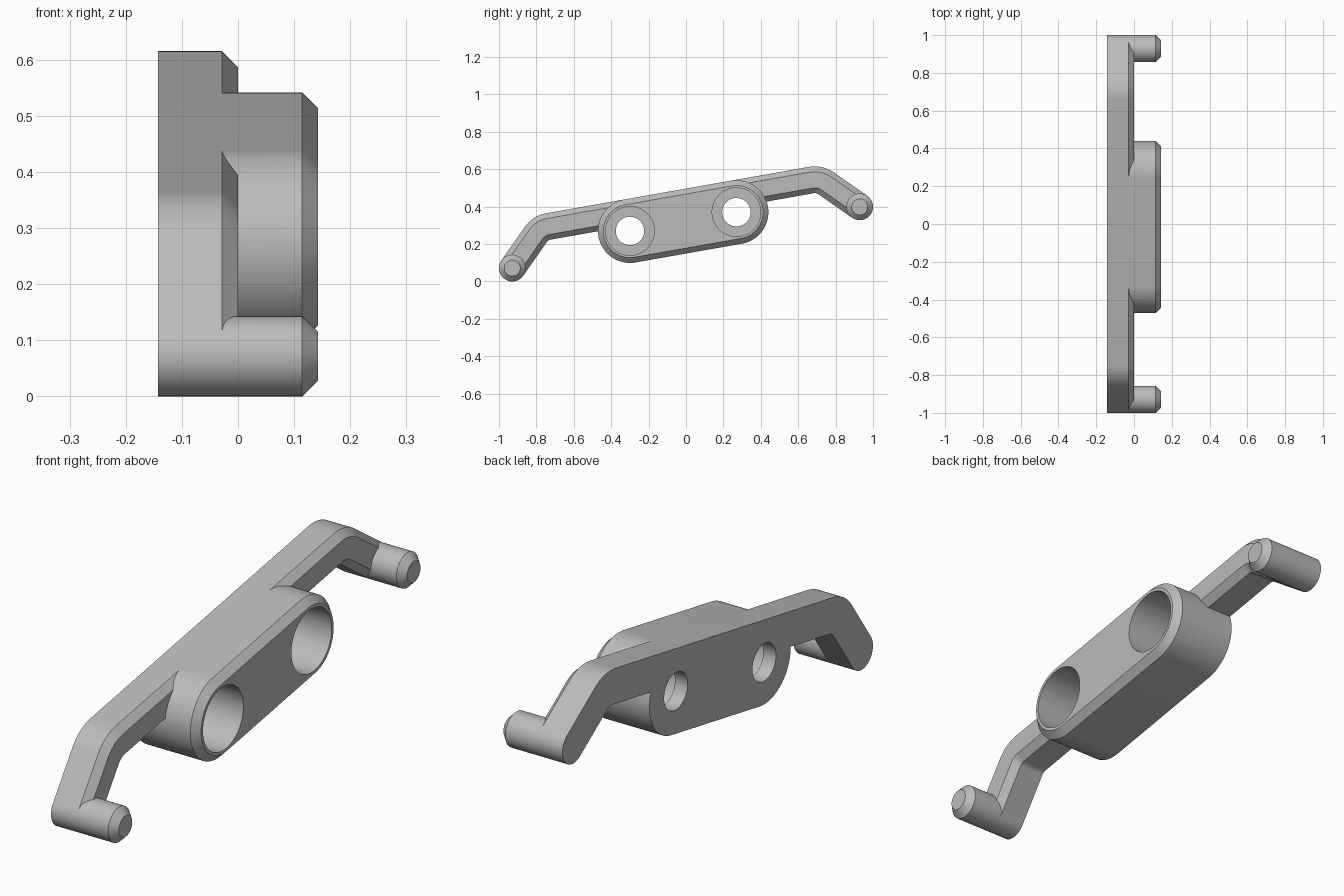
import bpy, bmesh
from math import sin, cos, tan, pi, radians

if "Cube" in bpy.data.objects:
    bpy.data.objects.remove(bpy.data.objects["Cube"])

HALF = 0.143            # half of the depth along x
CHAMFER = 0.0285
TILT = radians(10)
CENTRE_Y, CENTRE_Z = -0.015, 0.32
BODY_R, ARM_R = 0.171, 0.0715
HOLE_U = 0.289
PIN_U, PIN_V = 0.943, -0.0862
ARM_V = BODY_R - ARM_R

grey = bpy.data.materials.new("grey plastic")
grey.use_nodes = True
colour = (0.5, 0.5, 0.5, 1)
grey.diffuse_color = colour
grey.node_tree.nodes["Principled BSDF"].inputs["Base Color"].default_value = colour


def place(x, u, v):
    """Tilted bracket coordinates to world."""
    return (x, CENTRE_Y + u * cos(TILT) - v * sin(TILT),
            CENTRE_Z + u * sin(TILT) + v * cos(TILT))


def loft(name, shape, rings):
    """Solid through outlines shape(r) at each (x, r)."""
    bm = bmesh.new()
    loops = [[bm.verts.new(place(x, u, v)) for u, v in shape(r)] for x, r in rings]
    n = len(loops[0])
    for a, b in zip(loops, loops[1:]):
        for i in range(n):
            j = (i + 1) % n
            bm.faces.new((a[i], a[j], b[j], b[i]))
    bm.faces.new(loops[0])
    bm.faces.new(loops[-1])
    bmesh.ops.recalc_face_normals(bm, faces=bm.faces)
    mesh = bpy.data.meshes.new(name)
    bm.to_mesh(mesh)
    bm.free()
    mesh.materials.append(grey)
    ob = bpy.data.objects.new(name, mesh)
    bpy.context.collection.objects.link(ob)
    return ob


def circle(u, v, n=64):
    return lambda r: [(u + r * cos(2 * pi * i / n), v + r * sin(2 * pi * i / n))
                      for i in range(n)]


def stadium(r, n=40):
    pts = []
    for side, start in ((1, -pi / 2), (-1, pi / 2)):
        for i in range(n + 1):
            a = start + pi * i / n
            pts.append((side * HOLE_U + r * cos(a), r * sin(a)))
    return pts


def arm_band(r, n=12):
    """Band of half width r along a centreline with two rounded 45 degree bends."""
    bend_r = 0.107
    corner_u = PIN_U - (ARM_V - PIN_V)
    cu, cv = corner_u - bend_r * tan(pi / 8), ARM_V - bend_r
    half = [(cu + bend_r * sin(a), cv + bend_r * cos(a), a)
            for a in (pi / 4 * i / n for i in range(n + 1))]
    half.append((PIN_U, PIN_V, pi / 4))
    path = [(-u, v, -a) for u, v, a in reversed(half)] + half
    top = [(u + r * sin(a), v + r * cos(a)) for u, v, a in path]
    low = [(u - r * sin(a), v - r * cos(a)) for u, v, a in path]
    return top + low[::-1]


def chamfered(r, front):
    return [(-HALF, r), (front - CHAMFER, r), (front, r - CHAMFER)]


def combine(target, tool, operation):
    mod = target.modifiers.new(operation.lower(), 'BOOLEAN')
    mod.operation, mod.solver, mod.object = operation, 'EXACT', tool
    bpy.context.view_layer.objects.active = target
    bpy.ops.object.modifier_apply(modifier=mod.name)
    bpy.data.objects.remove(tool)


# Body, bent arms and end pins joined into one casting
bracket = loft("bracket", stadium, chamfered(BODY_R, HALF))
combine(bracket, loft("arms", arm_band, chamfered(ARM_R, 0)), 'UNION')
for side in (-1, 1):
    pin = loft("end_pin", circle(side * PIN_U, PIN_V), chamfered(ARM_R, HALF))
    combine(bracket, pin, 'UNION')

# Stepped holes: wide bore from the left, narrow hole through the back web
for side in (-1, 1):
    hole = circle(side * HOLE_U, 0)
    for name, start, r in (("bore_cutter", -0.086, 0.13), ("hole_cutter", -0.2, 0.076)):
        combine(bracket, loft(name, hole, [(start, r), (0.2, r)]), 'DIFFERENCE')

bpy.ops.object.select_all(action='DESELECT')
bracket.select_set(True)
bpy.context.view_layer.objects.active = bracket
bpy.ops.object.shade_smooth_by_angle(angle=radians(30))
